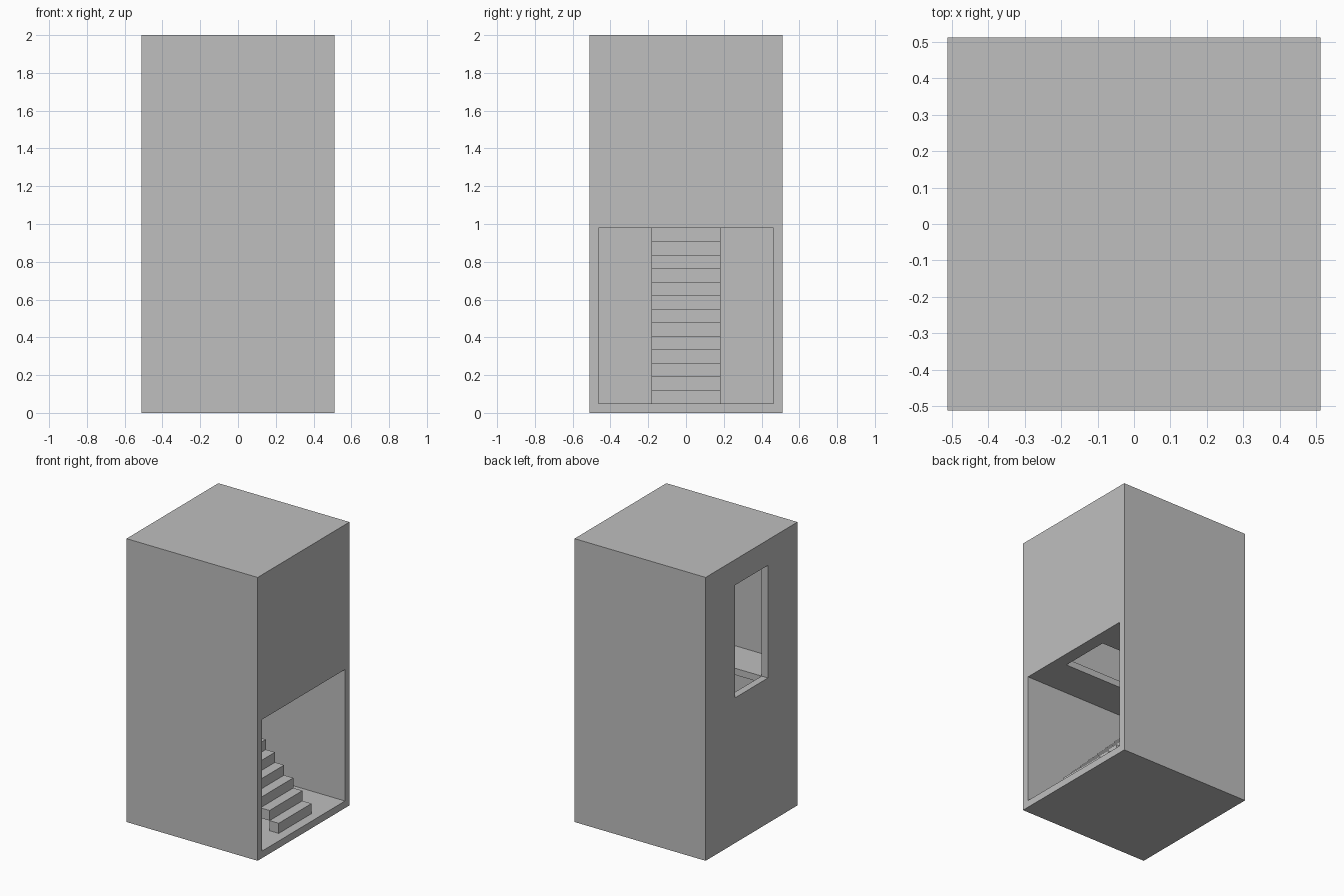
import bpy

if "Cube" in bpy.data.objects:
    bpy.data.objects.remove(bpy.data.objects["Cube"], do_unlink=True)

# Single plain grey
grey = bpy.data.materials.new("plain_grey")
grey.use_nodes = True
colour = (0.52, 0.52, 0.52, 1)
grey.diffuse_color = colour
grey.node_tree.nodes["Principled BSDF"].inputs["Base Color"].default_value = colour


def box(name, low, high):
    """Axis-aligned box between two corners."""
    centre = [(a + b) / 2 for a, b in zip(low, high)]
    bpy.ops.mesh.primitive_cube_add(size=1, location=centre)
    obj = bpy.context.object
    obj.name = name
    obj.scale = [b - a for a, b in zip(low, high)]
    bpy.ops.object.transform_apply(location=False, rotation=False, scale=True)
    obj.data.materials.append(grey)
    return obj


def carve(target, low, high):
    """Cut a box-shaped void out of the target."""
    cutter = box("cutter", low, high)
    cutter.hide_render = True
    mod = target.modifiers.new("void", "BOOLEAN")
    mod.operation = "DIFFERENCE"
    mod.solver = "EXACT"
    mod.object = cutter
    bpy.context.view_layer.objects.active = target
    bpy.ops.object.modifier_apply(modifier=mod.name)
    bpy.data.objects.remove(cutter, do_unlink=True)


HALF, WALL, STAIR = 0.512, 0.05, 0.183
INNER = HALF - WALL
FLOOR, CEILING, UPPER = 0.05, 0.978, 1.025

# Two-storey shell with its rooms, doorway and stairwell
shell = box("tower_shell", (-HALF, -HALF, 0), (HALF, HALF, 2))
carve(shell, (-INNER, -INNER, FLOOR), (HALF + 0.1, INNER, CEILING))
carve(shell, (-INNER, -INNER, UPPER), (INNER, INNER, 2 - WALL))
carve(shell, (-INNER, -STAIR, CEILING - 0.1), (0.42, STAIR, UPPER + 0.1))
carve(shell, (-HALF - 0.1, -STAIR, UPPER), (-INNER + 0.1, STAIR, 1.82))

# Open staircase of separate block treads
STEPS = 13
rise = (CEILING - FLOOR) / STEPS
run = 0.0713
for i in range(STEPS):
    front = 0.446 - i * run
    base = FLOOR + i * rise
    box(f"stair_step_{i + 1}", (front - run, -STAIR, base), (front, STAIR, base + rise))
